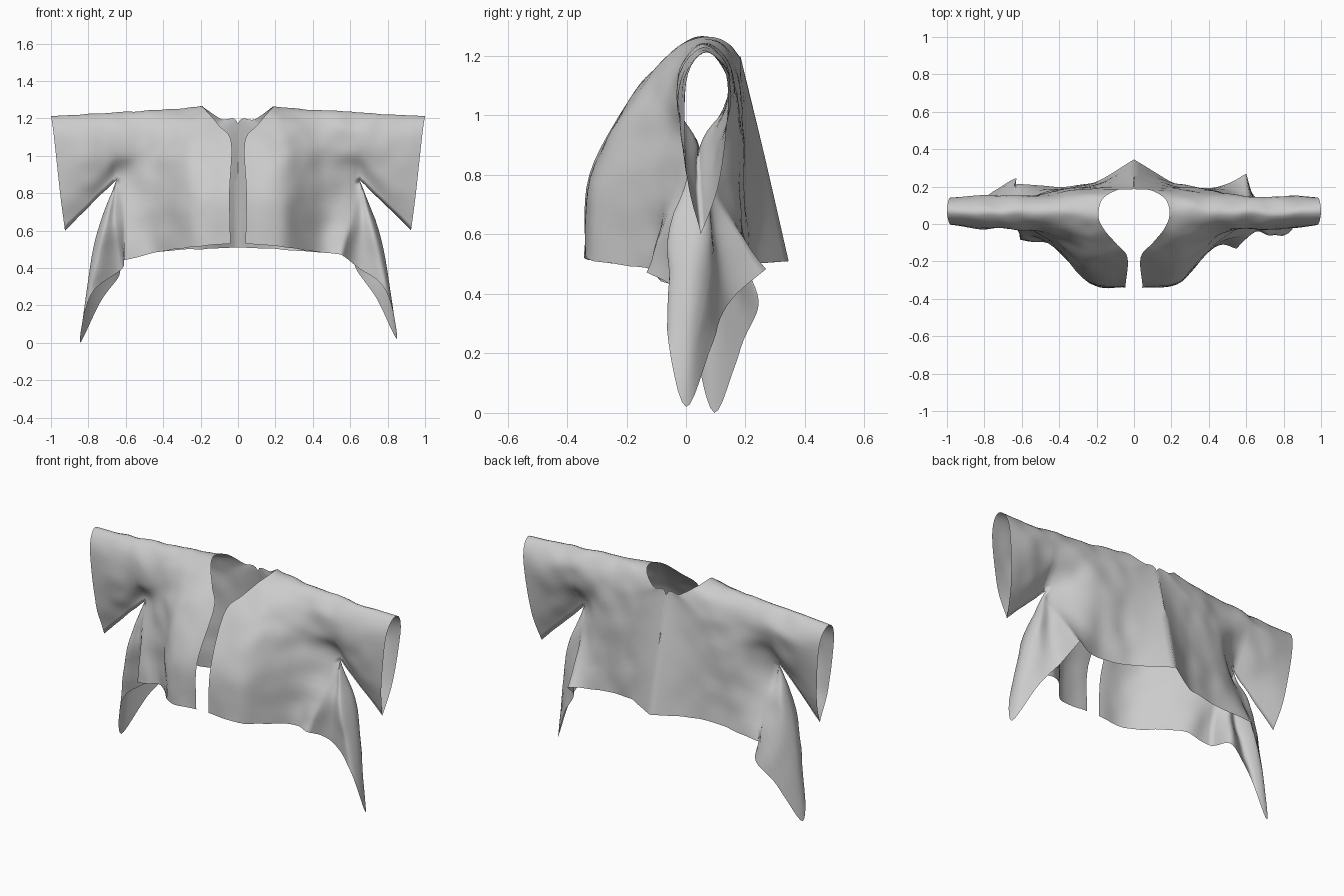
import bpy, bmesh
from mathutils import Vector, noise

if "Cube" in bpy.data.objects:
    bpy.data.objects.remove(bpy.data.objects["Cube"])

N = 6  # samples per control span


def spline(pts, n=N):
    """Catmull-Rom through pts, n samples per span."""
    p = [Vector(q) for q in pts]
    p = [2 * p[0] - p[1]] + p + [2 * p[-1] - p[-2]]
    out = []
    for i in range(1, len(p) - 2):
        a, b, c, d = p[i - 1:i + 3]
        for k in range(n):
            t = k / n
            out.append(0.5 * (2 * b + (c - a) * t + (2 * a - 5 * b + 4 * c - d) * t * t
                              + (3 * b - a - 3 * c + d) * t ** 3))
    out.append(p[-2].copy())
    return out


def loft(bm, rows, side, n=N):
    """Smooth sheet through a list of equally sampled rows."""
    cols = [spline(col, n) for col in zip(*rows)]
    grid = [[bm.verts.new((v.x * side, v.y, v.z)) for v in c] for c in cols]
    for a, b in zip(grid, grid[1:]):
        for i in range(len(a) - 1):
            bm.faces.new((a[i], a[i + 1], b[i + 1], b[i]))


# Cross-sections run front hem -> over the shoulder -> back hem
inner_edge = [(.04, -.34, .53), (.045, -.325, .80), (.035, -.18, 1.07), (.10, -.10, 1.16),
              (.165, -.02, 1.235), (.19, .05, 1.265), (.17, .13, 1.25), (.09, .182, 1.195),
              (0, .19, 1.17), (0, .265, .86), (0, .345, .51)]
chest = [(.23, -.32, .515), (.24, -.30, .77), (.25, -.205, 1.0), (.25, -.13, 1.11),
         (.25, -.04, 1.21), (.25, .06, 1.258), (.25, .135, 1.225), (.25, .175, 1.13),
         (.23, .19, 1.0), (.22, .205, .75), (.22, .22, .50)]
shoulder = [(.43, -.12, .485), (.44, -.11, .71), (.45, -.075, .93), (.45, -.05, 1.06),
            (.45, -.02, 1.17), (.45, .06, 1.243), (.45, .135, 1.19), (.45, .165, 1.08),
            (.45, .17, .94), (.45, .18, .72), (.44, .20, .485)]
pinch = (.65, .04, .87)
underarm = [None, (.61, -.05, .68), pinch, (.655, -.015, 1.0), (.66, -.02, 1.14),
            (.66, .06, 1.232), (.66, .145, 1.15), (.655, .125, 1.02), pinch,
            (.62, .13, .68), None]

# Sleeve sections run around from the lowest point
sleeve_mid = [(.79, .045, .735), (.81, -.01, .88), (.825, -.022, 1.09), (.83, .06, 1.22),
              (.825, .15, 1.10), (.81, .11, .90), (.79, .045, .735)]
sleeve_end = [(.925, .05, .60), (.95, .005, .79), (.985, .0, 1.11), (1, .07, 1.212),
              (.985, .14, 1.11), (.95, .115, .79), (.925, .05, .60)]

# Hanging side points: (hem, middle) pairs from front to back
drape = [((.63, -.03, .41), (.66, -.03, .65)), ((.79, -.065, .28), (.72, -.05, .62)),
         ((.85, .0, .02), (.77, .02, .54)), ((.74, .09, .24), (.73, .08, .60)),
         ((.64, .15, .38), (.66, .09, .65))]

bm = bmesh.new()
for side in (1, -1):
    right = side > 0
    underarm[0] = (.55, -.14, .475) if right else (.61, -.09, .44)
    underarm[-1] = (.60, .27, .485) if right else (.64, .21, .47)
    edge = spline(underarm)

    # Body half
    loft(bm, [spline(inner_edge), spline(chest), spline(shoulder), edge], side, 8)

    # Sleeve continuing from the underarm section
    loft(bm, [edge[2 * N:8 * N + 1], spline(sleeve_mid), spline(sleeve_end)], side, 8)

    # Drape fanning out below the underarm
    shift = Vector((0, 0, 0)) if right else Vector((-.005, .095, -.02))
    cols = [edge[:2 * N + 1]]
    for hem, mid in drape:
        cols.append(spline([Vector(hem) + shift, Vector(mid) + shift * .4, pinch]))
    cols.append(edge[8 * N:][::-1])
    loft(bm, cols, side)

# Soft cloth wrinkles, fading toward the hem points, cuffs and neckline
for v in bm.verts:
    p = v.co
    fade = min(1, max(0, (1 - abs(p.x)) * 4)) * min(1, abs(p.x) * 4) * min(1, p.z * 3)
    v.co.y += .012 * fade * noise.noise(p * 9)
    v.co.z += .006 * fade * noise.noise(p * 12 + Vector((5, 1, 2)))

bmesh.ops.remove_doubles(bm, verts=bm.verts, dist=.0004)
bmesh.ops.recalc_face_normals(bm, faces=bm.faces)
for f in bm.faces:
    f.smooth = True
me = bpy.data.meshes.new("open_jacket")
bm.to_mesh(me)
bm.free()
ob = bpy.data.objects.new("open_jacket", me)
bpy.context.collection.objects.link(ob)
low = min(v.co.z for v in me.vertices)
for v in me.vertices:
    v.co.z -= low
